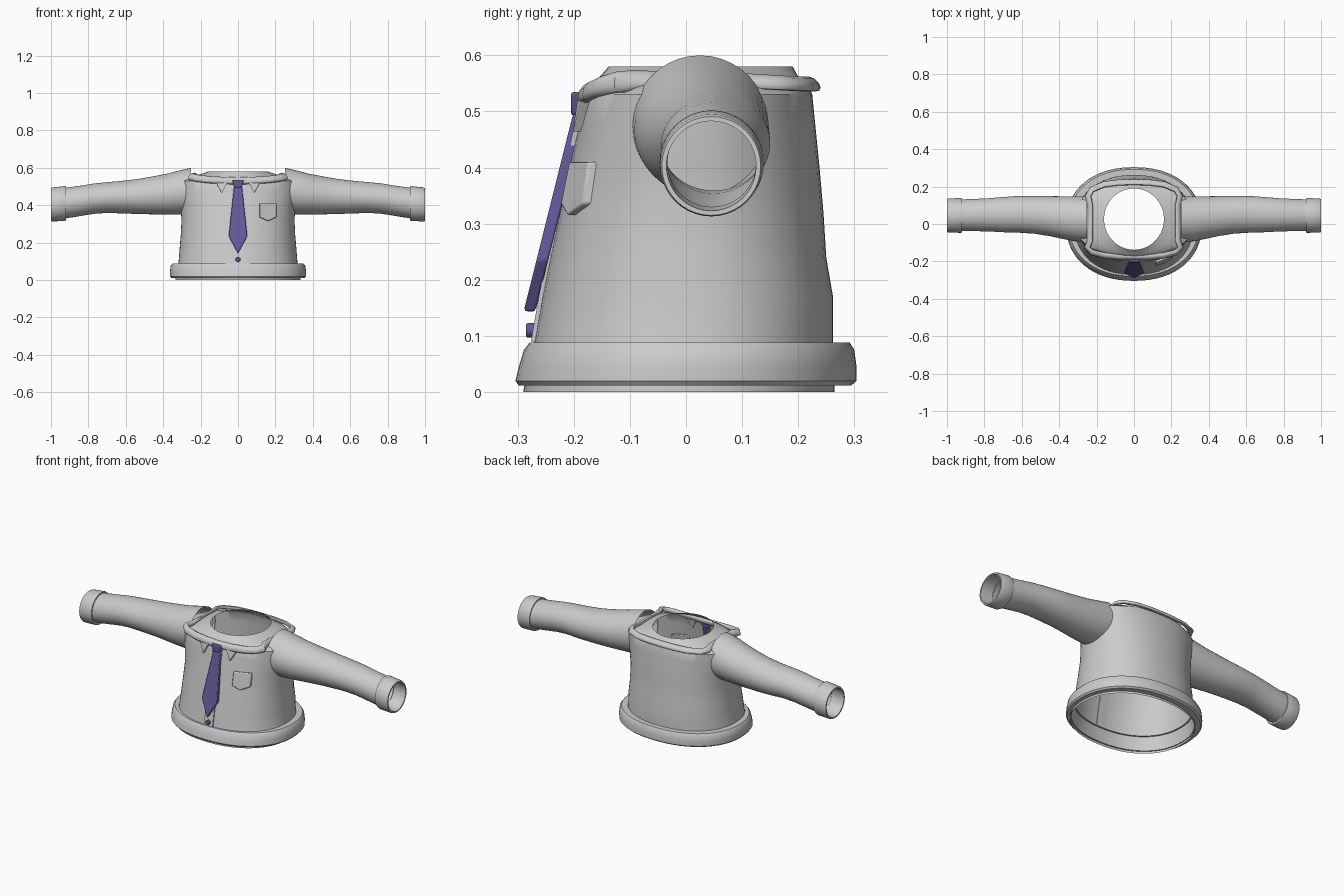
import bpy, bmesh, math

cube = bpy.data.objects.get("Cube")
if cube:
    bpy.data.objects.remove(cube)


def material(name, rgb):
    m = bpy.data.materials.new(name)
    m.use_nodes = True
    m.diffuse_color = (*rgb, 1)
    m.node_tree.nodes["Principled BSDF"].inputs["Base Color"].default_value = (*rgb, 1)
    return m


CLOTH = material("grey cloth", (0.6, 0.6, 0.6))
PURPLE = material("purple tie", (0.13, 0.1, 0.32))


def finish(name, bm, mat, angle=35, bevel=0):
    bmesh.ops.recalc_face_normals(bm, faces=bm.faces)
    me = bpy.data.meshes.new(name)
    bm.to_mesh(me)
    bm.free()
    me.materials.append(mat)
    ob = bpy.data.objects.new(name, me)
    bpy.context.collection.objects.link(ob)
    bpy.ops.object.select_all(action='DESELECT')
    ob.select_set(True)
    bpy.context.view_layer.objects.active = ob
    bpy.ops.object.shade_smooth_by_angle(angle=math.radians(angle))
    if bevel:
        mod = ob.modifiers.new("soft edge", 'BEVEL')
        mod.width, mod.segments = bevel, 2
    return ob


def loft(name, rings, mat, loop=False, angle=35):
    """Skin a list of closed rings; loop also joins the last ring to the first."""
    bm = bmesh.new()
    vs = [[bm.verts.new(p) for p in ring] for ring in rings]
    n = len(vs[0])
    pairs = list(zip(vs, vs[1:])) + ([(vs[-1], vs[0])] if loop else [])
    for a, b in pairs:
        for i in range(n):
            j = (i + 1) % n
            bm.faces.new((a[i], a[j], b[j], b[i]))
    return finish(name, bm, mat, angle)


def oval(z, half_x, front, back, power=2.2, n=64):
    """Horizontal rounded oval between front and back y."""
    cy, ry = (front + back) / 2, (back - front) / 2
    pts = []
    for i in range(n):
        t = 2 * math.pi * i / n
        c, s = math.cos(t), math.sin(t)
        pts.append((half_x * math.copysign(abs(c) ** (2 / power), c),
                    cy + ry * math.copysign(abs(s) ** (2 / power), s), z))
    return pts


# Torso shell: height, half width, front y, back y
TORSO = [(0, .335, -.29, .265), (.012, .335, -.288, .265), (.09, .318, -.27, .262),
         (.17, .312, -.256, .262), (.24, .306, -.242, .25), (.32, .302, -.225, .245),
         (.4, .308, -.208, .238), (.48, .32, -.19, .23), (.53, .322, -.18, .225)]
rings = [oval(*r) for r in TORSO]
rings.append(oval(.547, .28, -.172, .218))
rings.append(oval(.557, .23, -.158, .203))
rings.append(oval(.58, .16, -.138, .19, 2))
loft("torso", rings, CLOTH, angle=40)

# Hem band
HEM = [(.012, .33, -.28, .262), (.012, .357, -.298, .295), (.02, .364, -.304, .304),
       (.045, .364, -.298, .304), (.075, .36, -.289, .3), (.088, .35, -.279, .292),
       (.088, .31, -.262, .255)]
loft("hem_band", [oval(*r) for r in HEM], CLOTH, angle=40)


def torso_front(x, z):
    """y of the torso front surface at x, z."""
    for a, b in zip(TORSO, TORSO[1:]):
        if a[0] <= z <= b[0]:
            k = (z - a[0]) / (b[0] - a[0])
            w, f, r = (a[i] + k * (b[i] - a[i]) for i in (1, 2, 3))
            return (f + r) / 2 - (r - f) / 2 * (1 - abs(x / w) ** 2.2) ** (1 / 2.2)
    return TORSO[-1][2]


def plate(name, outline, mat, surface, out, inn=0.004, bevel=0):
    """Slab with an x, z outline lying on a y surface."""
    bm = bmesh.new()
    front = [bm.verts.new((x, surface(x, z) - out, z)) for x, z in outline]
    rear = [bm.verts.new((x, surface(x, z) + inn, z)) for x, z in outline]
    bm.faces.new(front)
    bm.faces.new(rear[::-1])
    n = len(front)
    for i in range(n):
        j = (i + 1) % n
        bm.faces.new((front[i], rear[i], rear[j], front[j]))
    return finish(name, bm, mat, 30, bevel)


# Sleeves and cuffs: distance out, centre y, centre z, y radius, z radius
SLEEVE = [(.25, .025, .477, .122, .123), (.32, .028, .467, .12, .117), (.38, .034, .459, .114, .109),
          (.45, .042, .453, .107, .102), (.53, .049, .447, .101, .094), (.62, .052, .443, .098, .087),
          (.7, .05, .441, .094, .082), (.77, .049, .435, .089, .081), (.85, .048, .422, .086, .081),
          (.93, .047, .41, .084, .082)]
CUFF = [(.92, .046, .409, .08, .08), (.92, .046, .41, .091, .091), (.926, .046, .409, .093, .093),
        (.992, .045, .404, .091, .091), (1, .045, .403, .088, .088), (1, .045, .403, .08, .08),
        (.93, .046, .409, .079, .079)]


def side_ring(sign, x, cy, cz, ry, rz, n=40):
    return [(sign * x, cy + ry * math.cos(2 * math.pi * i / n),
             cz + rz * math.sin(2 * math.pi * i / n)) for i in range(n)]


for side, sign in (("left", 1), ("right", -1)):
    loft(side + "_sleeve", [side_ring(sign, *r) for r in SLEEVE], CLOTH)
    loft(side + "_cuff", [side_ring(sign, *r) for r in CUFF], CLOTH)

# Collar: a rolled band following the neckline, half path mirrored
HALF = [(0, -.178, .53), (.08, -.177, .532), (.16, -.169, .537), (.225, -.152, .545),
        (.25, -.125, .552), (.235, -.09, .555), (.236, 0, .555), (.235, .1, .555),
        (.245, .15, .552), (.225, .185, .55), (.16, .212, .549), (.08, .222, .549), (0, .224, .549)]
path = HALF + [(-x, y, z) for x, y, z in HALF[-2:0:-1]]
rings = []
for i, (x, y, z) in enumerate(path):
    a, b = path[i - 1], path[(i + 1) % len(path)]
    dx, dy = b[0] - a[0], b[1] - a[1]
    d = math.hypot(dx, dy)
    nx, ny = dy / d, -dx / d
    height = .018 if y < -.08 else .012
    ring = []
    for k in range(10):
        t = 2 * math.pi * k / 10
        u = .016 * math.cos(t)
        ring.append((x + nx * u, y + ny * u, z + height * math.sin(t) - .4 * u))
    rings.append(ring)
loft("collar", rings, CLOTH, loop=True, angle=50)


def flat_front(x, z):
    return -.187 - (.485 - z) * .25


for side, s in (("left", 1), ("right", -1)):
    plate(side + "_collar_point", [(s * .055, .525), (s * .122, .528), (s * .086, .463)],
          CLOTH, torso_front, .014, bevel=.002)

# Button placket
levels = [.09, .17, .24, .32, .4, .48, .515]
plate("placket", [(-.028, z) for z in levels] + [(.028, z) for z in levels[::-1]],
      CLOTH, torso_front, .007)

# Chest pocket with a top flap edge
plate("pocket", [(.115, .41), (.115, .335), (.16, .315), (.205, .335), (.205, .41)],
      CLOTH, torso_front, .015, bevel=.004)

# Tie
plate("tie", [(-.022, .495), (-.05, .235), (0, .142), (.05, .235), (.022, .495)],
      PURPLE, flat_front, .017, bevel=.004)
plate("tie_knot", [(-.02, .493), (-.03, .535), (.03, .535), (.02, .493)],
      PURPLE, lambda x, z: -.185, .02, .01, bevel=.005)

# Shirt button
button = [(.013 * math.cos(math.pi * i / 8), .11 + .013 * math.sin(math.pi * i / 8)) for i in range(16)]
plate("button", button, PURPLE, lambda x, z: -.274, .011, .01, bevel=.003)
